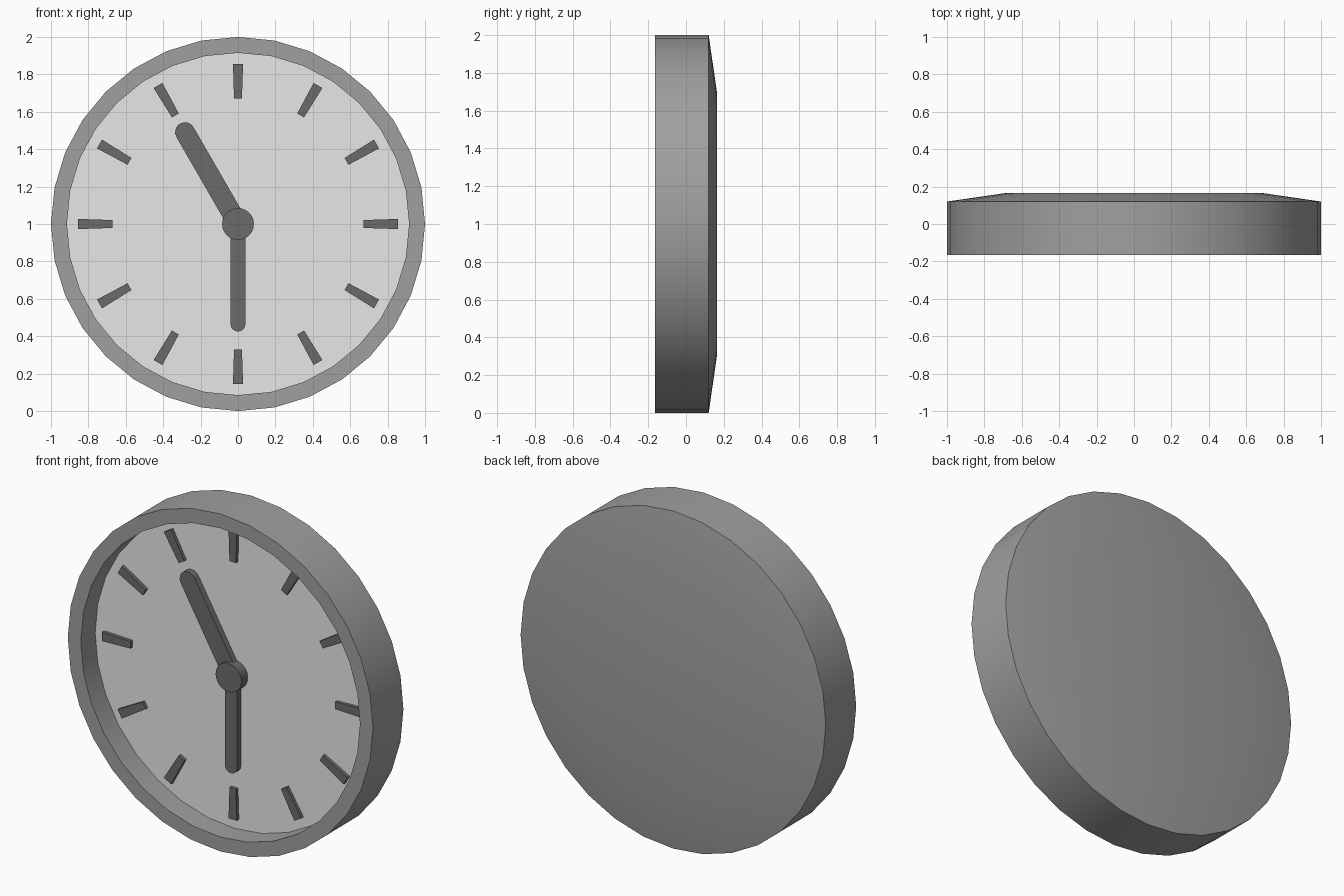
import bpy, bmesh, math

if "Cube" in bpy.data.objects:
    bpy.data.objects.remove(bpy.data.objects["Cube"])

FACE_Y = -0.03   # depth of the recessed dial
CZ = 1.0         # height of the clock centre


def material(name, v):
    m = bpy.data.materials.new(name)
    m.diffuse_color = (v, v, v, 1)
    m.use_nodes = True
    m.node_tree.nodes["Principled BSDF"].inputs["Base Color"].default_value = m.diffuse_color
    return m


GREY = material("case grey", 0.35)
PALE = material("dial pale grey", 0.8)
DARK = material("dark grey", 0.147)


def finish(name, bm, mats):
    bmesh.ops.recalc_face_normals(bm, faces=bm.faces)
    me = bpy.data.meshes.new(name)
    bm.to_mesh(me)
    bm.free()
    ob = bpy.data.objects.new(name, me)
    bpy.context.collection.objects.link(ob)
    for m in mats:
        me.materials.append(m)
    ob.location.z = CZ
    bpy.ops.object.select_all(action='DESELECT')
    ob.select_set(True)
    bpy.context.view_layer.objects.active = ob
    bpy.ops.object.shade_smooth_by_angle(angle=math.radians(30))
    return ob


def plate(name, outline, y_front, y_back, angle=0.0):
    """Extrude an (x, z) outline along y, turned clockwise by angle."""
    c, s = math.cos(angle), math.sin(angle)
    pts = [(x * c + z * s, -x * s + z * c) for x, z in outline]
    bm = bmesh.new()
    front = [bm.verts.new((x, y_front, z)) for x, z in pts]
    back = [bm.verts.new((x, y_back, z)) for x, z in pts]
    bm.faces.new(front)
    bm.faces.new(back[::-1])
    n = len(pts)
    for i in range(n):
        j = (i + 1) % n
        bm.faces.new((front[i], back[i], back[j], front[j]))
    return finish(name, bm, [DARK])


def circle(r, n, cz=0.0, start=0.0, sweep=2 * math.pi, closed=True):
    steps = n if closed else n - 1
    return [(r * math.cos(start + sweep * i / steps),
             cz + r * math.sin(start + sweep * i / steps)) for i in range(n)]


# Case: turned profile from dial edge, round the rim, to the domed back
profile = [(0.915, FACE_Y), (0.915, -0.165), (1.0, -0.165), (1.0, 0.12), (0.69, 0.165)]
N = 32
bm = bmesh.new()
rings = [[bm.verts.new((x, y, z)) for x, z in circle(r, N)] for r, y in profile]
for a, b in zip(rings, rings[1:]):
    for i in range(N):
        j = (i + 1) % N
        bm.faces.new((a[i], a[j], b[j], b[i]))
bm.faces.new(rings[-1])
dial = bm.faces.new(rings[0])
dial.material_index = 1
finish("case_and_dial", bm, [GREY, PALE])

# Hour marks, slightly tapered towards the centre
mark = [(-0.027, 0.855), (0.027, 0.855), (0.021, 0.67), (-0.021, 0.67)]
for k in range(12):
    plate(f"hour_mark_{k + 1}", mark, -0.05, FACE_Y, math.radians(30 * (k + 1)))


# Hands with rounded tips
def hand(name, half_width, length, angle):
    tip = circle(half_width, 9, length - half_width, 0, math.pi, closed=False)
    outline = tip + [(-half_width, 0), (half_width, 0)]
    plate(name, outline, -0.066, FACE_Y, math.radians(angle))


hand("wide_hand", 0.053, 0.62, -30)
hand("narrow_hand", 0.04, 0.575, 180)

# Centre hub
plate("hub", circle(0.085, 24), -0.088, FACE_Y)
